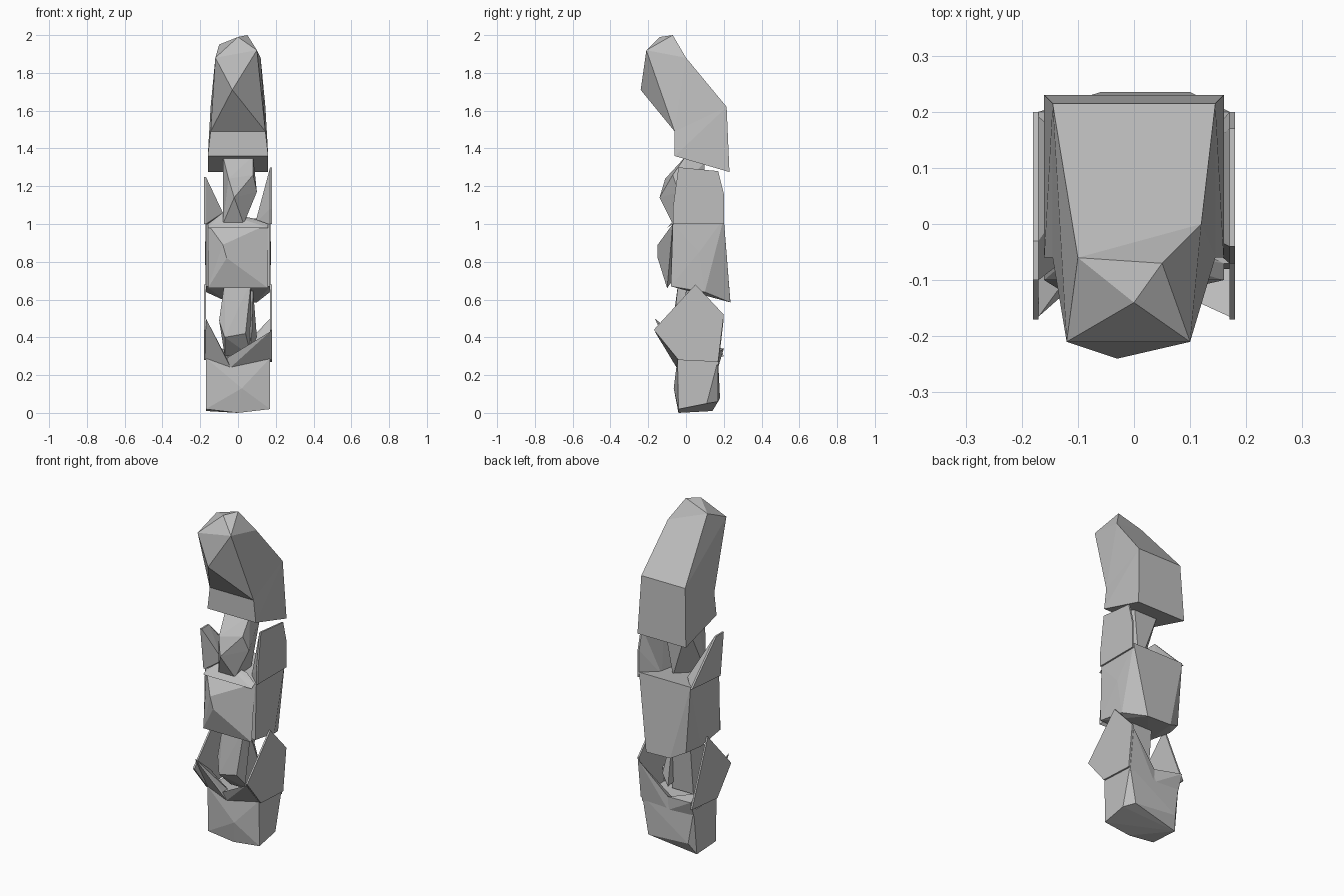
import bpy, bmesh
from mathutils import Vector

cube = bpy.data.objects.get("Cube")
if cube:
    bpy.data.objects.remove(cube, do_unlink=True)

grey = bpy.data.materials.new("plain grey")
grey.use_nodes = True
shade = .52
colour = (shade, shade, shade, 1)
grey.diffuse_color = colour
grey.node_tree.nodes["Principled BSDF"].inputs["Base Color"].default_value = colour

# Shared measures: half width of the finger, outer face of the ears, front and back walls
wall, ear_face = .17, .18
front, back = -.07, .2
left, right = 1, -1


def facet(name, points):
    """Flat-faced solid wrapped round a few corner points."""
    bm = bmesh.new()
    verts = [bm.verts.new(Vector(point)) for point in points]
    bmesh.ops.convex_hull(bm, input=verts)
    loose = [vert for vert in bm.verts if not vert.link_faces]
    bmesh.ops.delete(bm, geom=loose, context='VERTS')
    bmesh.ops.dissolve_limit(bm, angle_limit=.02, verts=bm.verts, edges=bm.edges)
    bmesh.ops.recalc_face_normals(bm, faces=bm.faces)
    mesh = bpy.data.meshes.new(name)
    bm.to_mesh(mesh)
    bm.free()
    mesh.materials.append(grey)
    obj = bpy.data.objects.new(name, mesh)
    bpy.context.collection.objects.link(obj)


def both(half_width, *outline):
    """Corners of a side outline, repeated on the left and right."""
    return [(side * half_width, y, z) for y, z in outline for side in (left, right)]


def ear(name, side, outline, inner=()):
    """Upright side plate from a side outline, with optional inner corners."""
    skin = [(side * x, y, z) for y, z in outline for x in (ear_face, wall)]
    facet(name, skin + list(inner))


# Fingertip: lower cuff, forward-leaning upper block and the ridge on top
shoulder = both(.145, (-.06, 1.49), (.215, 1.62))
facet("fingertip_cuff", shoulder + both(.16, (-.06, 1.36), (.23, 1.275)))
brow_left, brow_right = (.1, -.21, 1.92), (-.12, -.21, 1.88)
crown, nape_left, nape_right = (0, -.14, 1.99), (.12, 0, 1.88), (-.1, -.06, 1.95)
top_edge = [brow_left, crown, nape_left, nape_right]
facet("fingertip_block", shoulder + top_edge + [brow_right, (-.03, -.24, 1.71)])
facet("fingertip_ridge", top_edge + [(.05, front, 2)])

# Upper joint between fingertip and middle segment
joint_foot = [(-.08, front, 1), (.03, front, 1), (.03, .08, 1)]
facet("upper_joint", joint_foot + both(.08, (0, 1.36), (.1, 1.33)) + [
    (.1, -.04, 1.17), (.08, front, 1.26), (-.05, -.11, 1.24), (-.02, -.14, 1.14)])

# Middle segment: body with tapered underside, raised front pad and rim
chest = both(.16, (front, 1), (-.1, .66))
facet("middle_body", both(wall, (front, 1), (-.08, .67), (back, 1.03), (.1, .64))
      + both(.175, (.07, .85))
      + [(.1, .235, .585), (-.06, .235, .59), (-.14, back, .63)])
facet("middle_front_pad", chest + [(-.08, -.15, .89), (-.06, -.15, .82), (0, 0, .8)])
rim = [(-.08, -.03, 1.06), (.08, -.03, 1.03)]
facet("middle_front_rim", both(.16, (front, 1), (-.1, .98)) + rim)

# Middle ears: a tall blunt one on the left, a pointed one on the right
ear("middle_left_ear", left, [(front, 1), (front, 1.08), (-.04, 1.3), (wall, 1.28),
                              (back, 1.16), (back, 1)], [(.09, 0, 1), (.09, .1, 1)])
ear("middle_right_ear", right, [(front, 1), (-.1, 1.25), (-.03, 1.25), (back, 1.02)],
    [(-.08, -.03, 1.06), (-.08, .1, 1.03)])

# Lower joint between middle and base segments, with a slim strut beside it
facet("lower_joint", both(.07, (-.04, .7), (.07, .7), (.03, .3)) + [
    (-.1, -.05, .49), (-.07, -.08, .4), (.04, front, .42)])
facet("lower_joint_strut", [(.05, .05, .66), (.08, 0, .65), (.1, .08, .4),
                            (.07, -.04, .34), (.05, .1, .34)])

# Base segment: chamfered body with a ridged front
facet("base_body", both(wall, (-.045, .29), (-.04, .02), (wall, .28)) + [
    (wall, .11, .05), (.13, wall, .06), (-wall, .14, .01), (-.14, .18, .08),
    (.02, -.065, .13), (0, -.04, 0)])

# Thin base ears, with collars sloping inward from them
diamond = [(-.04, .28), (-.17, .44), (.05, .68)]
ear("base_left_ear", left, diamond + [(back, .52), (wall, .27)])
ear("base_right_ear", right, diamond + [(back, .3)])
for label, side, front_peak, back_peak in (("left", left, .43, .5),
                                          ("right", right, .5, .34)):
    edge = side * wall
    facet("base_" + label + "_front_collar", [
        (edge, -.165, front_peak), (edge, -.04, .28), (edge, -.02, .38),
        (-.06, -.06, .29), (-.04, -.05, .24), (-.05, 0, .27)])
    facet("base_" + label + "_back_collar", [
        (edge, back, back_peak), (edge, wall, .25), (edge, .1, .36),
        (0, wall, .32), (0, wall, .24), (0, .1, .27)])
